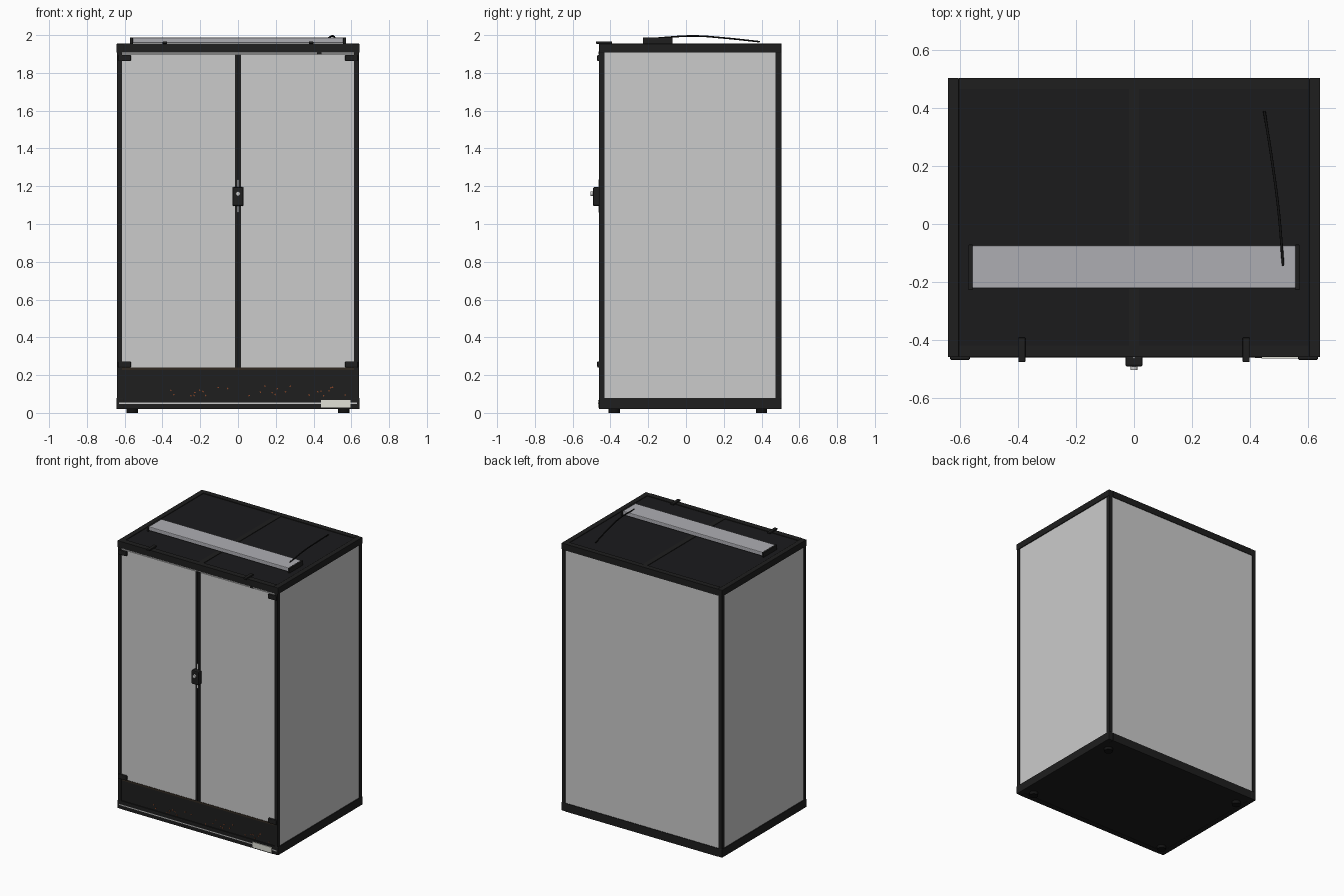
import bpy, math, random

if "Cube" in bpy.data.objects:
    bpy.data.objects.remove(bpy.data.objects["Cube"])
random.seed(4)


def mat(name, r, g, b):
    m = bpy.data.materials.new(name)
    m.diffuse_color = (r, g, b, 1)
    m.use_nodes = True
    m.node_tree.nodes["Principled BSDF"].inputs["Base Color"].default_value = m.diffuse_color
    return m


BLACK = mat("black_frame", 0.013, 0.013, 0.013)
MESH = mat("top_mesh", 0.011, 0.011, 0.012)
RUBBER = mat("rubber", 0.006, 0.006, 0.006)
ALU = mat("aluminium", 0.42, 0.42, 0.45)
STEEL = mat("steel", 0.6, 0.6, 0.62)
SOIL = mat("bark_soil", 0.25, 0.06, 0.02)
TRIM = mat("brown_trim", 0.03, 0.022, 0.015)
CREAM = mat("cream_plate", 0.75, 0.75, 0.68)


def box(name, x, y, z, m=None, bevel=0):
    """Box from (min, max) pairs on each axis."""
    bpy.ops.mesh.primitive_cube_add(size=1, location=[(a + b) / 2 for a, b in (x, y, z)])
    o = bpy.context.object
    o.name = name
    o.scale = [b - a for a, b in (x, y, z)]
    bpy.ops.object.transform_apply(location=False, rotation=False, scale=True)
    if m:
        o.data.materials.append(m)
    if bevel:
        b = o.modifiers.new("bevel", 'BEVEL')
        b.width, b.segments = bevel, 2
    return o


def cyl(name, loc, r, depth, m, rot=(0, 0, 0)):
    bpy.ops.mesh.primitive_cylinder_add(vertices=24, radius=r, depth=depth, location=loc, rotation=rot)
    o = bpy.context.object
    o.name = name
    o.data.materials.append(m)
    bpy.ops.object.shade_smooth_by_angle()
    return o


def span(s, a, b):
    """Range a..b placed on side s of the middle."""
    return tuple(sorted((s * a, s * b)))


X, YF, YB = 0.643, -0.46, 0.505

# base frame, floor and front lip
for s in (-1, 1):
    box("base_side_rail", span(s, 0.605, X), (YF, YB), (0.02, 0.08), BLACK, 0.003)
box("base_front_rail", (-0.605, 0.605), (YF, -0.42), (0.02, 0.08), BLACK)
box("base_back_rail", (-0.605, 0.605), (0.465, YB), (0.02, 0.08), BLACK)
box("floor", (-0.605, 0.605), (-0.42, 0.465), (0.022, 0.04), BLACK)
box("base_trim_line", (-0.63, 0.63), (-0.462, -0.459), (0.047, 0.054), STEEL)
box("blank_plate", (0.44, 0.595), (-0.465, -0.459), (0.028, 0.067), CREAM)

# feet
for x in (-0.56, 0.56):
    for y in (-0.38, 0.40):
        cyl("foot", (x, y, 0.0125), 0.03, 0.025, RUBBER)

# corner posts
for s in (-1, 1):
    box("front_post", span(s, 0.613, 0.64), (YF, -0.432), (0.08, 1.91), BLACK)
    box("back_post", span(s, 0.613, 0.64), (0.475, YB), (0.08, 1.91), BLACK)

# glass side and back panes
for s in (-1, 1):
    box("side_pane", span(s, 0.629, 0.637), (-0.432, 0.475), (0.08, 1.91))
box("back_pane", (-0.613, 0.613), (0.493, 0.501), (0.08, 1.91))

# top frame, mesh and centre bar
for s in (-1, 1):
    box("top_side_rail", span(s, 0.605, X), (YF, YB), (1.908, 1.955), BLACK, 0.003)
    box("mesh_panel", span(s, 0.018, 0.605), (-0.42, 0.467), (1.943, 1.95), MESH)
box("top_front_rail", (-0.605, 0.605), (YF, -0.42), (1.908, 1.955), BLACK)
box("top_back_rail", (-0.605, 0.605), (0.467, YB), (1.908, 1.955), BLACK)
box("top_centre_bar", (-0.018, 0.018), (-0.42, 0.467), (1.935, 1.954), BLACK)

# lower front panel with soil behind it and bark chips poking through
box("lower_front_panel", (-0.613, 0.613), (-0.454, -0.444), (0.08, 0.23), BLACK)
box("panel_ledge", (-0.613, 0.613), (-0.458, -0.432), (0.228, 0.24), TRIM)
soil = box("soil", (-0.612, 0.612), (-0.443, 0.49), (0.041, 0.19), SOIL)
for i in range(26):
    x, z = random.uniform(-0.4, 0.57), 0.09 + 0.06 * random.random() ** 1.5
    chip = box("bark_chip", (x - 0.004, x + 0.004), (-0.4565, -0.45), (z - 0.003, z + 0.003), SOIL)
    chip.rotation_euler = (0, random.uniform(0, 3), 0)

# doors, seals, hinges and top clips
box("door_top_track", (-0.613, 0.613), (-0.457, -0.44), (1.902, 1.909), STEEL)
for s in (-1, 1):
    box("door_pane", span(s, 0.016, 0.613), (-0.455, -0.447), (0.24, 1.898))
    box("door_edge_seal", span(s, 0.003, 0.017), (-0.459, -0.442), (0.24, 1.898), BLACK)
    for z in (0.24, 1.862):
        box("hinge", span(s, 0.567, 0.635), (-0.47, -0.444), (z, z + 0.033), BLACK, 0.005)
    x = s * 0.387
    box("top_clip", (x - 0.012, x + 0.012), (-0.477, -0.392), (1.954, 1.966), BLACK, 0.003)
box("door_gap_strip", (-0.003, 0.003), (-0.452, -0.444), (0.24, 1.898), RUBBER)
box("door_stop", (0.418, 0.442), (-0.462, -0.445), (1.898, 1.912), BLACK)

# lock
box("lock_body", (-0.03, 0.03), (-0.493, -0.455), (1.095, 1.195), BLACK, 0.008)
cyl("lock_cylinder", (0, -0.494, 1.16), 0.012, 0.022, STEEL, (math.pi / 2, 0, 0))
box("lock_rod", (-0.003, 0.003), (-0.464, -0.455), (1.06, 1.235), STEEL)

# light bar with end caps
box("light_bar", (-0.56, 0.56), (-0.222, -0.075), (1.958, 1.987), ALU, 0.005)
for s in (-1, 1):
    box("light_end_cap", span(s, 0.557, 0.572), (-0.228, -0.071), (1.953, 1.988), BLACK, 0.003)

# power cable
cu = bpy.data.curves.new("power_cable", 'CURVE')
cu.dimensions = '3D'
cu.bevel_depth, cu.bevel_resolution, cu.resolution_u = 0.0045, 3, 8
cu.use_fill_caps = True
sp = cu.splines.new('BEZIER')
pts = [(0.515, -0.145, 1.985), (0.50, 0.04, 1.9955), (0.478, 0.21, 1.984), (0.45, 0.39, 1.965)]
sp.bezier_points.add(len(pts) - 1)
for p, c in zip(sp.bezier_points, pts):
    p.co = c
    p.handle_left_type = p.handle_right_type = 'AUTO'
cable = bpy.data.objects.new("power_cable", cu)
bpy.context.collection.objects.link(cable)
cu.materials.append(RUBBER)
